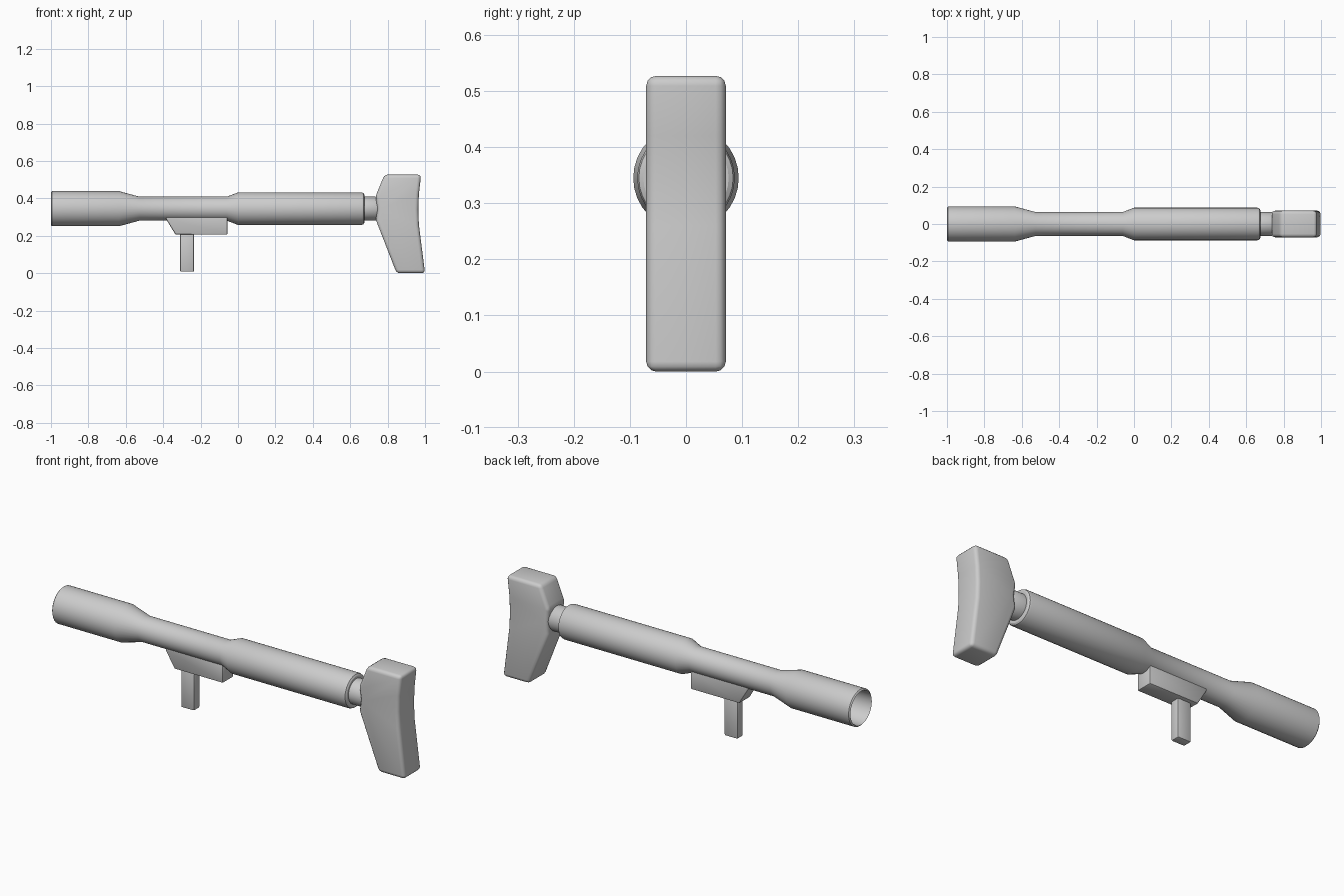
import bpy, bmesh, math

cube = bpy.data.objects.get("Cube")
if cube:
    bpy.data.objects.remove(cube, do_unlink=True)

grey = bpy.data.materials.new("plain_grey")
grey.use_nodes = True
GREY = (0.6, 0.6, 0.6, 1.0)
grey.diffuse_color = GREY
grey.node_tree.nodes["Principled BSDF"].inputs["Base Color"].default_value = GREY

AXIS_Z = 0.345      # height of the barrel centre line
SEGMENTS = 32


def finish(name, bm, bevel=0.0, steps=2, angle=35):
    """Turn a bmesh into a shaded object, with optional rounded edges."""
    bmesh.ops.recalc_face_normals(bm, faces=bm.faces)
    mesh = bpy.data.meshes.new(name)
    bm.to_mesh(mesh)
    bm.free()
    mesh.materials.append(grey)
    obj = bpy.data.objects.new(name, mesh)
    bpy.context.collection.objects.link(obj)
    bpy.ops.object.select_all(action='DESELECT')
    obj.select_set(True)
    bpy.context.view_layer.objects.active = obj
    if bevel:
        mod = obj.modifiers.new("rounded_edges", 'BEVEL')
        mod.width = bevel
        mod.segments = steps
        mod.limit_method = 'ANGLE'
        mod.angle_limit = math.radians(30)
        bpy.ops.object.modifier_apply(modifier=mod.name)
    bpy.ops.object.shade_smooth_by_angle(angle=math.radians(angle))
    return obj


def lathe(name, profile):
    """Revolve (x, radius) points around the barrel axis; radius 0 closes an end."""
    bm = bmesh.new()
    verts = [bm.verts.new((x, 0, AXIS_Z + r)) for x, r in profile]
    edges = [bm.edges.new(pair) for pair in zip(verts, verts[1:])]
    bmesh.ops.spin(bm, geom=verts + edges, cent=(0, 0, AXIS_Z), axis=(1, 0, 0),
                   angle=math.tau, steps=SEGMENTS)
    bmesh.ops.remove_doubles(bm, verts=bm.verts, dist=1e-5)
    return finish(name, bm, angle=30)


def slab(name, outline, width, bevel, steps=2):
    """Extrude an (x, z) outline symmetrically across y."""
    bm = bmesh.new()
    face = bm.faces.new([bm.verts.new((x, -width / 2, z)) for x, z in outline])
    new = bmesh.ops.extrude_face_region(bm, geom=[face])["geom"]
    bmesh.ops.translate(bm, vec=(0, width, 0),
                        verts=[v for v in new if isinstance(v, bmesh.types.BMVert)])
    return finish(name, bm, bevel, steps)


# Hollow flared muzzle, slim middle tube and thick rear sleeve in one lathe
lathe("barrel", [
    (-0.50, 0.0), (-0.50, 0.055), (-0.63, 0.084), (-0.994, 0.084),
    (-1.0, 0.087), (-0.994, 0.094), (-0.637, 0.094), (-0.527, 0.064),
    (-0.06, 0.064), (0.0, 0.087), (0.660, 0.087), (0.670, 0.084),
    (0.675, 0.076), (0.675, 0.0)])

# Neck joining the barrel to the stock
lathe("stock_neck", [(0.66, 0.0), (0.66, 0.064), (0.735, 0.064),
                     (0.76, 0.05), (0.76, 0.0)])

# Shoulder stock with a curved back
slab("shoulder_stock", [
    (0.783, 0.527), (0.979, 0.527), (0.967, 0.42), (0.964, 0.34),
    (0.967, 0.26), (1.0, 0.0), (0.848, 0.0), (0.737, 0.285),
    (0.746, 0.345), (0.735, 0.41)], 0.142, 0.018, 3)

# Receiver block under the slim tube
slab("receiver_block", [
    (-0.385, 0.305), (-0.385, 0.290), (-0.334, 0.206),
    (-0.056, 0.206), (-0.056, 0.305)], 0.088, 0.007)

# Hand grip
slab("hand_grip", [
    (-0.31, 0.215), (-0.31, 0.008), (-0.235, 0.008), (-0.235, 0.215)],
    0.048, 0.006)
